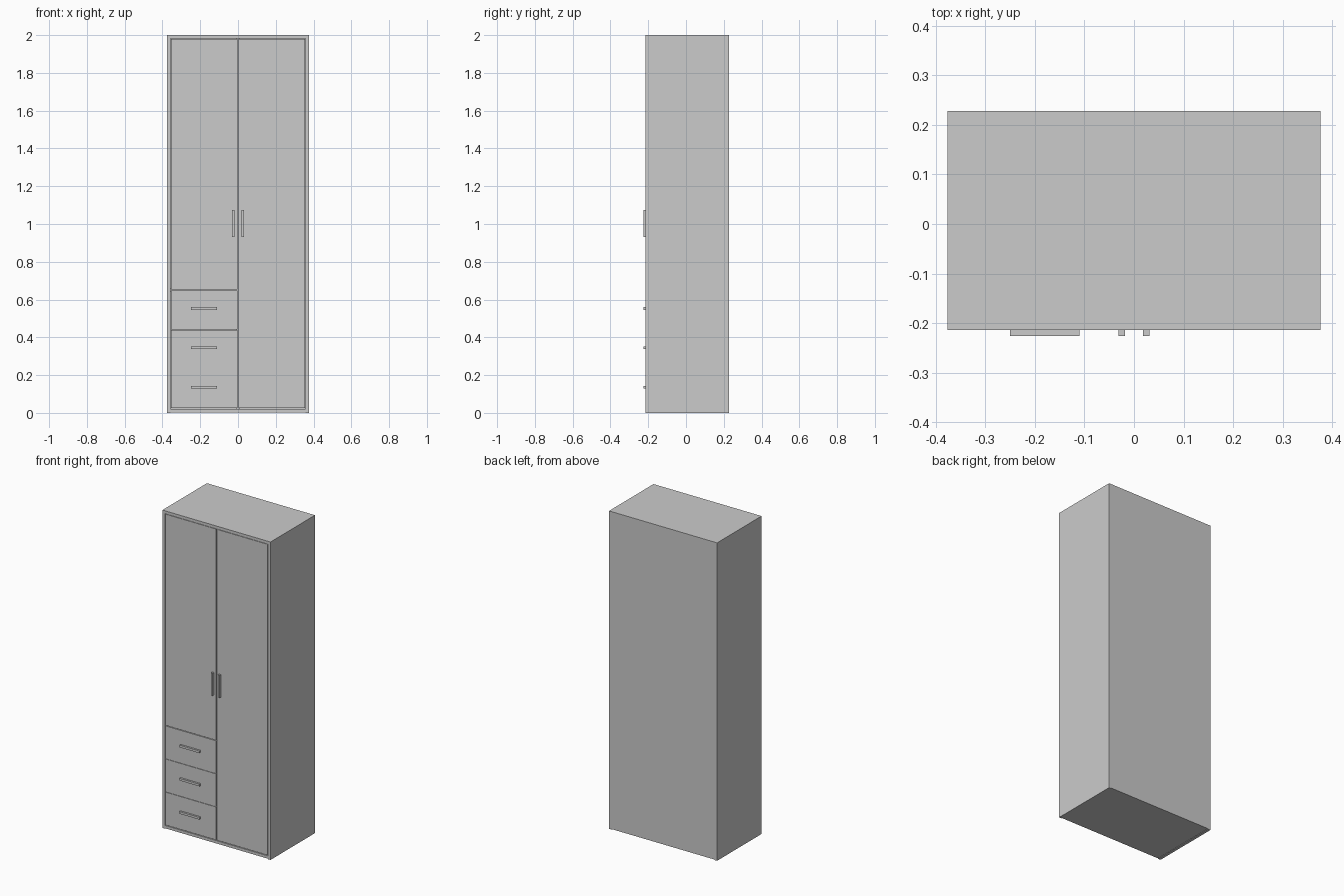
import bpy

if "Cube" in bpy.data.objects:
    bpy.data.objects.remove(bpy.data.objects["Cube"])

FRONT, BACK = -0.214, 0.228   # cabinet depth
T = 0.018                     # board thickness
W = 0.376                     # half width
IN = W - T                    # inner half width
GAP = 0.002


def box(name, x0, x1, y0, y1, z0, z1):
    bpy.ops.mesh.primitive_cube_add(
        size=1, location=((x0 + x1) / 2, (y0 + y1) / 2, (z0 + z1) / 2))
    ob = bpy.context.object
    ob.name = name
    ob.scale = (x1 - x0, y1 - y0, z1 - z0)
    bpy.ops.object.transform_apply(location=False, rotation=False, scale=True)
    return ob


def handle(name, x, z, w, h):
    return box(name, x - w / 2, x + w / 2, -0.226, FRONT, z - h / 2, z + h / 2)


# Carcass
box("left_side", -W, -IN, FRONT, BACK, 0, 2)
box("right_side", IN, W, FRONT, BACK, 0, 2)
box("top_board", -IN, IN, FRONT, BACK, 2 - T, 2)
box("bottom_board", -IN, IN, FRONT, BACK, 0.003, 0.003 + T)
box("back_board", -IN, IN, BACK - T, BACK, 0.003 + T, 2 - T)

# Interior divider and the shelf above the drawers
inner = FRONT + T + GAP
box("divider", -T / 2, T / 2, inner, BACK - T, 0.021, 2 - T)
box("drawer_shelf", -IN, -T / 2, inner, BACK - T, 0.64, 0.64 + T)

# Doors with upright handles
top = 2 - T - GAP
box("left_door", -IN + GAP, -GAP, FRONT, FRONT + T, 0.65 + GAP, top)
box("right_door", GAP, IN - GAP, FRONT, FRONT + T, 0.025, top)
handle("left_door_handle", -0.0245, 1.003, 0.013, 0.143)
handle("right_door_handle", 0.0245, 1.003, 0.013, 0.143)

# Three stacked drawers: front, open tray and handle
step = (0.65 - 0.025) / 3
for i in range(3):
    z0 = 0.025 + i * step
    z1 = z0 + step - GAP
    n = f"drawer_{i + 1}"
    box(n + "_front", -IN + GAP, -GAP, FRONT, FRONT + T, z0, z1)
    xa, xb, ya, yb, t = -IN + 0.01, -0.02, FRONT + T, BACK - 0.04, 0.012
    za, zb = z0 + 0.015, z1 - 0.05
    box(n + "_base", xa, xb, ya, yb, za, za + t)
    box(n + "_left_wall", xa, xa + t, ya, yb, za + t, zb)
    box(n + "_right_wall", xb - t, xb, ya, yb, za + t, zb)
    box(n + "_back_wall", xa + t, xb - t, yb - t, yb, za + t, zb)
    handle(n + "_handle", -0.18, 0.135 + i * 0.209, 0.14, 0.014)
